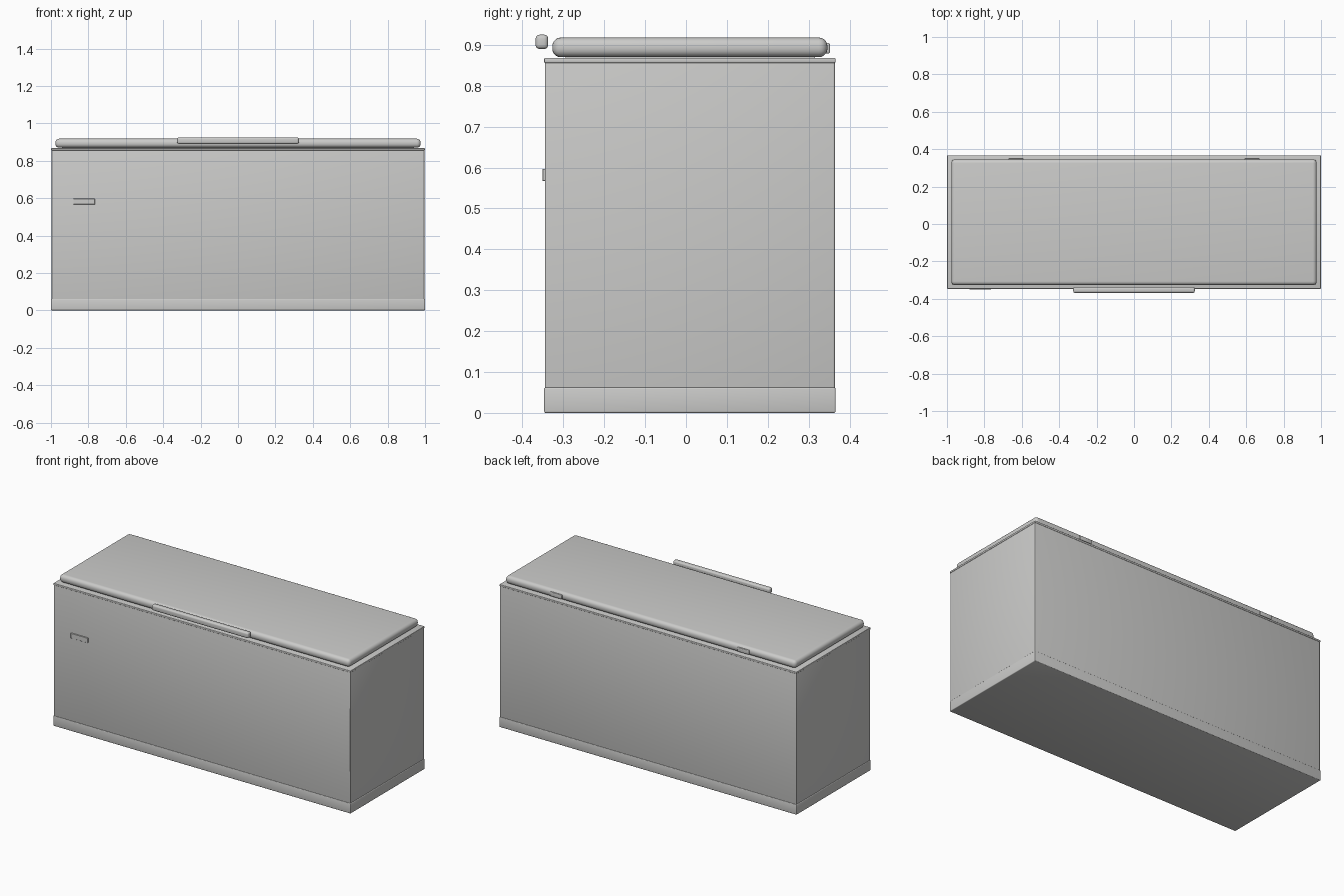
import bpy
import bmesh
from mathutils import Vector

cube = bpy.data.objects.get("Cube")
if cube:
    bpy.data.objects.remove(cube, do_unlink=True)

grey = bpy.data.materials.new("light_grey")
grey.use_nodes = True
colour = (0.6, 0.6, 0.59, 1)
grey.diffuse_color = colour
grey.node_tree.nodes["Principled BSDF"].inputs["Base Color"].default_value = colour


def box(name, low, high, radius=0.0, segments=3):
    """Rounded box between two opposite corners."""
    low, high = Vector(low), Vector(high)
    size, middle = high - low, (low + high) / 2
    bm = bmesh.new()
    bmesh.ops.create_cube(bm, size=1)
    for v in bm.verts:
        v.co = Vector(a * b for a, b in zip(v.co, size)) + middle
    if radius:
        bmesh.ops.bevel(bm, geom=bm.edges[:], offset=radius, segments=segments,
                        profile=0.5, affect='EDGES')
    mesh = bpy.data.meshes.new(name)
    bm.to_mesh(mesh)
    bm.free()
    mesh.materials.append(grey)
    obj = bpy.data.objects.new(name, mesh)
    bpy.context.collection.objects.link(obj)
    bpy.ops.object.select_all(action='DESELECT')
    obj.select_set(True)
    bpy.context.view_layer.objects.active = obj
    bpy.ops.object.shade_smooth_by_angle(angle=0.6)
    return obj


# Cabinet with a barely proud base skirt and top rim
box("cabinet", (-0.997, -0.345, 0.03), (0.997, 0.364, 0.864), 0.004)
box("base_skirt", (-1, -0.347, 0), (1, 0.366, 0.062), 0.004)
box("top_rim", (-0.999, -0.347, 0.856), (0.999, 0.366, 0.868), 0.003)

# Seal and rounded lid
box("lid_seal", (-0.94, -0.295, 0.86), (0.94, 0.315, 0.875))
box("lid", (-0.977, -0.327, 0.87), (0.977, 0.346, 0.918), 0.021, 5)

# Front handle bar and flush control plate
box("handle", (-0.325, -0.368, 0.89), (0.325, -0.337, 0.925), 0.01, 4)
box("control_plate", (-0.88, -0.351, 0.567), (-0.765, -0.343, 0.597), 0.001, 1)

# Rear hinges
for side, x in (("left", 0.63), ("right", -0.63)):
    box(side + "_hinge", (x - 0.04, 0.33, 0.879), (x + 0.04, 0.352, 0.905), 0.004)
